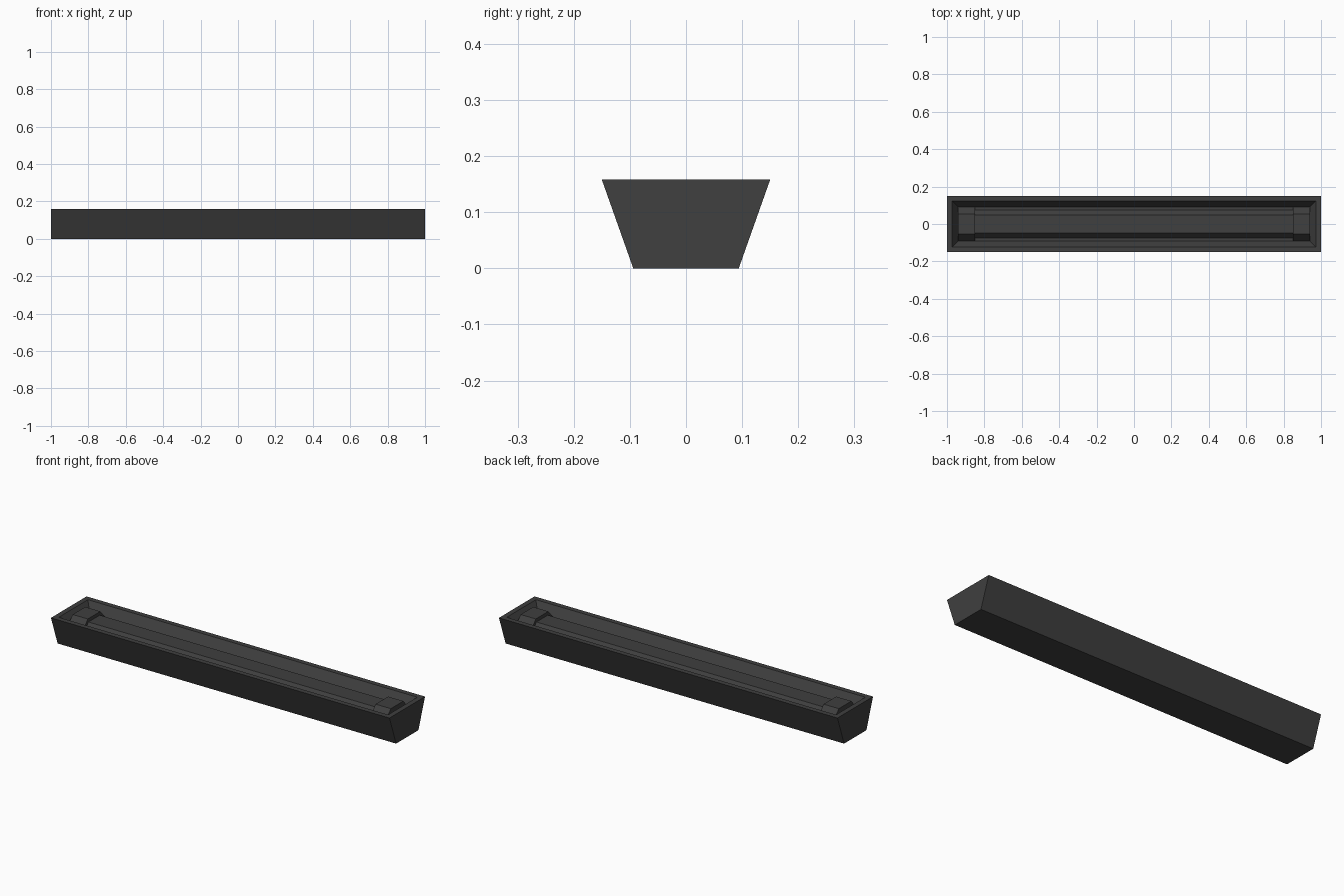
import bpy

cube = bpy.data.objects.get("Cube")
if cube:
    bpy.data.objects.remove(cube, do_unlink=True)

charcoal = bpy.data.materials.new("charcoal")
charcoal.use_nodes = True
COLOUR = (0.05, 0.05, 0.05, 1)
charcoal.diffuse_color = COLOUR
charcoal.node_tree.nodes["Principled BSDF"].inputs["Base Color"].default_value = COLOUR


def loft(name, rings, x=0.0):
    """Stack rectangles (half length, half width, height) into a closed flat-faced solid."""
    verts, faces = [], []
    for hx, hy, z in rings:
        verts += [(x - hx, -hy, z), (x + hx, -hy, z), (x + hx, hy, z), (x - hx, hy, z)]
    for r in range(len(rings) - 1):
        for i in range(4):
            j = (i + 1) % 4
            faces.append((4 * r + i, 4 * r + j, 4 * r + 4 + j, 4 * r + 4 + i))
    top = len(verts) - 4
    faces += [(3, 2, 1, 0), (top, top + 1, top + 2, top + 3)]
    mesh = bpy.data.meshes.new(name)
    mesh.from_pydata(verts, [], faces)
    mesh.materials.append(charcoal)
    obj = bpy.data.objects.new(name, mesh)
    bpy.context.collection.objects.link(obj)
    return obj


FLOOR = 0.107

# Tapered housing: outer sides, flat rim, sloped recess walls and recess floor
loft("housing", [(1, 0.094, 0), (1, 0.15, 0.158),
                 (0.973, 0.123, 0.158), (0.94, 0.091, FLOOR)])

# Long bar lying in the recess
loft("bar", [(0.85, 0.075, FLOOR - 0.005), (0.85, 0.075, FLOOR), (0.85, 0.048, 0.137)])

# Raised holder at each end of the bar
for side, x in (("left", 0.895), ("right", -0.895)):
    loft(side + "_end_holder",
         [(0.045, 0.09, FLOOR - 0.005), (0.045, 0.09, FLOOR + 0.005),
          (0.045, 0.053, 0.155)], x)
